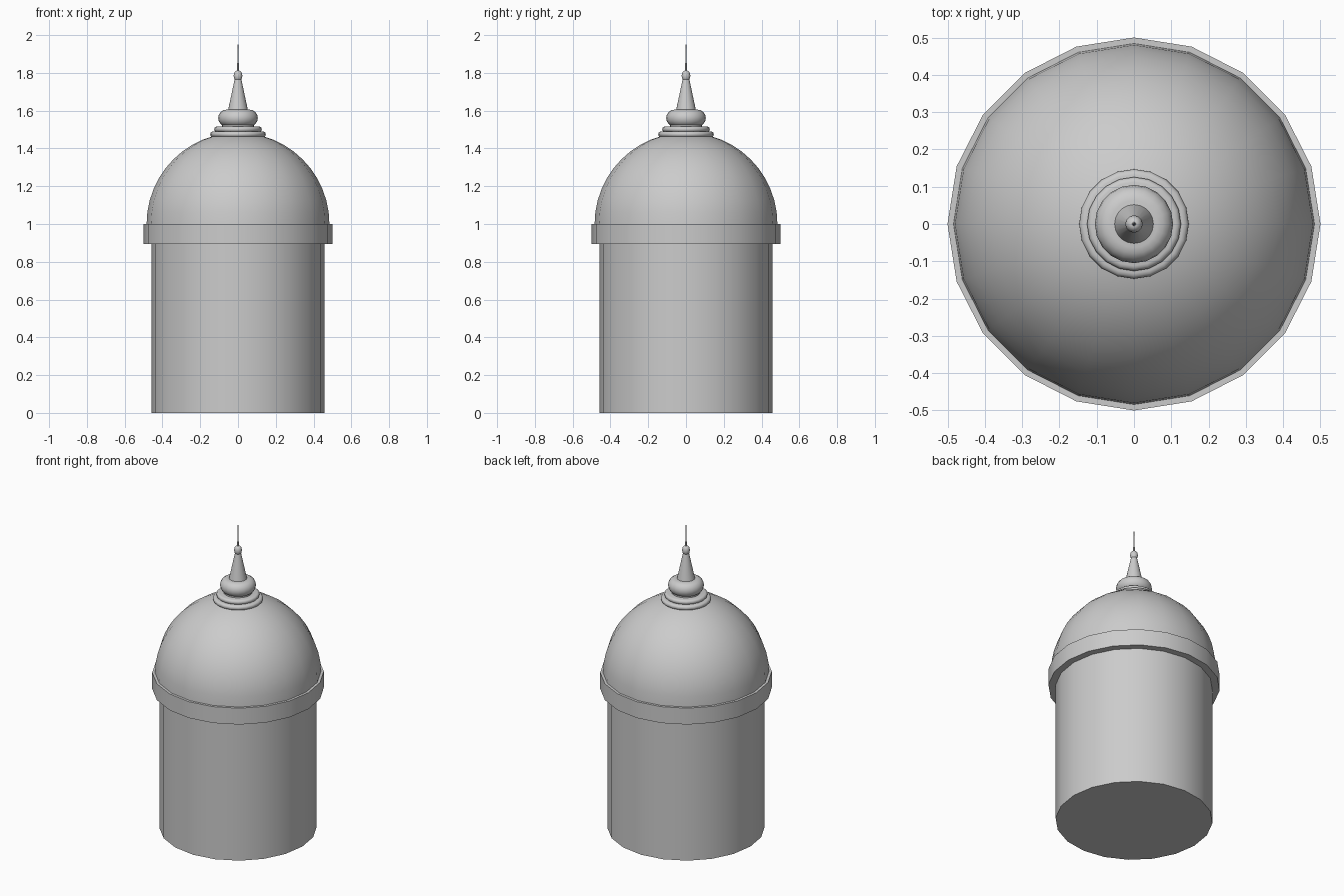
import bpy, bmesh, math

if "Cube" in bpy.data.objects:
    bpy.data.objects.remove(bpy.data.objects["Cube"])


def lathe(name, profile, sides=20, angle=30):
    """Revolve (radius, z) points around z; radius 0 makes a pole."""
    bm = bmesh.new()
    rings = []
    for r, z in profile:
        if r == 0:
            rings.append([bm.verts.new((0, 0, z))])
        else:
            rings.append([bm.verts.new((r * math.cos(2 * math.pi * i / sides),
                                        r * math.sin(2 * math.pi * i / sides), z))
                          for i in range(sides)])
    for a, b in zip(rings, rings[1:]):
        for i in range(sides):
            j = (i + 1) % sides
            if len(a) == 1:
                bm.faces.new((a[0], b[j], b[i]))
            elif len(b) == 1:
                bm.faces.new((a[i], a[j], b[0]))
            else:
                bm.faces.new((a[i], a[j], b[j], b[i]))
    # close open ends with a flat cap
    if len(rings[0]) > 1:
        bm.faces.new(rings[0][::-1])
    if len(rings[-1]) > 1:
        bm.faces.new(rings[-1])
    mesh = bpy.data.meshes.new(name)
    bm.to_mesh(mesh)
    bm.free()
    ob = bpy.data.objects.new(name, mesh)
    bpy.context.collection.objects.link(ob)
    bpy.ops.object.select_all(action='DESELECT')
    ob.select_set(True)
    bpy.context.view_layer.objects.active = ob
    bpy.ops.object.shade_smooth_by_angle(angle=math.radians(angle))
    return ob


def bulge(r, z0, z1, depth, steps=6):
    """Half-round outward profile of maximum radius r between z0 and z1."""
    mid, h = (z0 + z1) / 2, (z1 - z0) / 2
    return [(r - depth + depth * math.cos(t), mid + h * math.sin(t))
            for t in (math.pi * (i / steps - 0.5) for i in range(steps + 1))]


# Drum and cornice band
lathe("drum", [(0.458, 0), (0.458, 0.9)])
lathe("cornice_band", [(0.5, 0.895), (0.5, 1.0)])

# Hemispherical dome
dome = [(0.484 * math.cos(t), 1.0 + 0.484 * math.sin(t))
        for t in (math.pi / 2 * i / 12 for i in range(12))]
lathe("dome", dome + [(0, 1.484)])

# Stepped collar rings
lathe("lower_collar", bulge(0.147, 1.46, 1.49, 0.015), angle=40)
lathe("upper_collar", bulge(0.126, 1.487, 1.516, 0.014), angle=40)

# Finial: neck, bulb, cone, bead, needle
lathe("finial_neck", [(0.085, 1.5), (0.085, 1.53)])
lathe("finial_bulb", bulge(0.105, 1.517, 1.605, 0.042, 8), angle=40)
lathe("finial_cone", [(0.053, 1.6), (0.018, 1.765)])
lathe("finial_bead", bulge(0.023, 1.757, 1.812, 0.016), angle=40)
lathe("finial_needle", [(0.006, 1.8), (0.004, 1.85), (0, 2.0)], sides=8)
